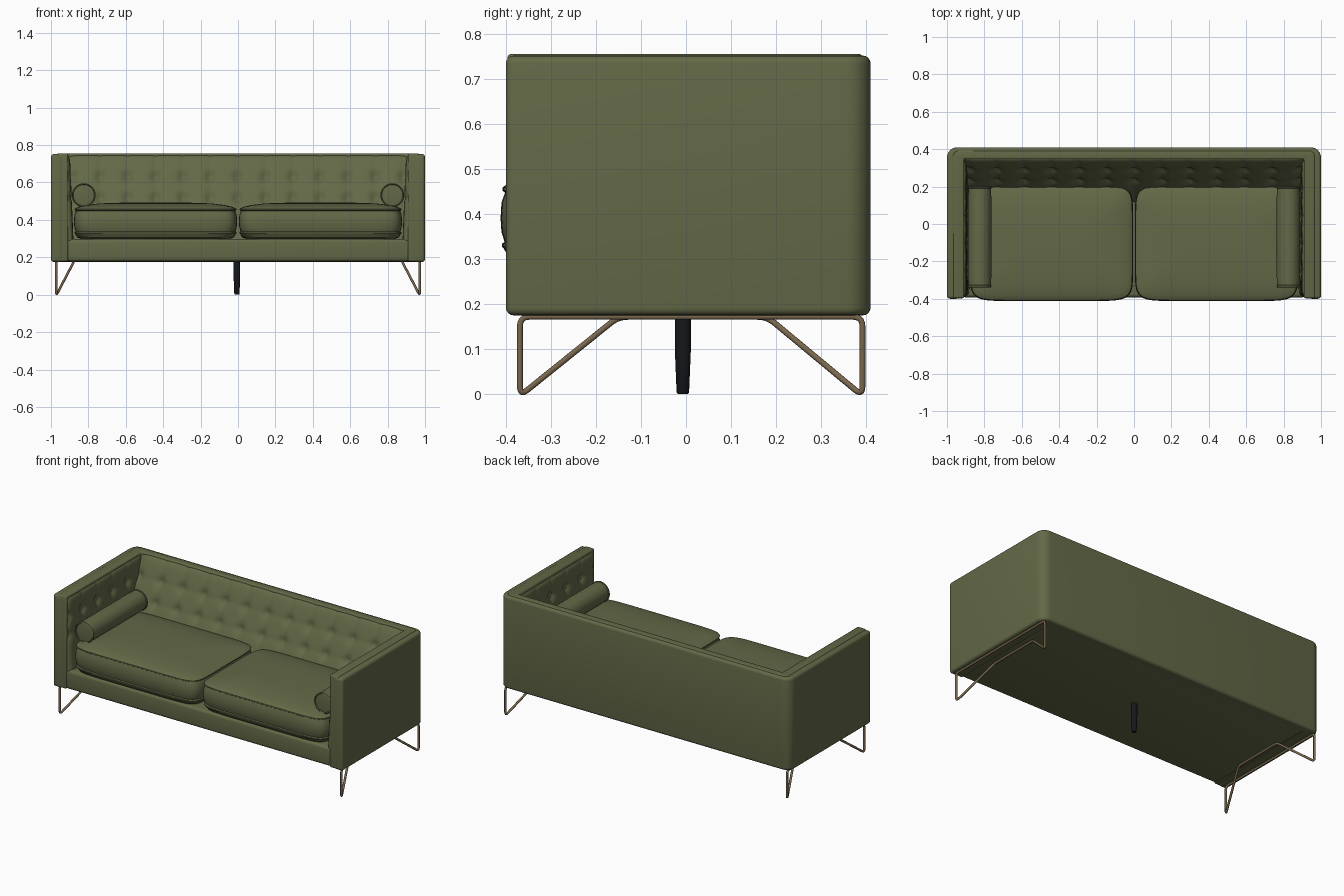
import bpy, bmesh
from math import sin, cos, pi, exp, radians
from mathutils import Vector, Matrix

cube = bpy.data.objects.get("Cube")
if cube:
    bpy.data.objects.remove(cube, do_unlink=True)


def material(name, rgb):
    m = bpy.data.materials.new(name)
    m.use_nodes = True
    m.diffuse_color = (*rgb, 1)
    m.node_tree.nodes["Principled BSDF"].inputs["Base Color"].default_value = (*rgb, 1)
    return m


FABRIC = material("olive fabric", (0.125, 0.141, 0.063))
METAL = material("bronze metal", (0.19, 0.135, 0.075))
BLACK = material("black plastic", (0.008, 0.009, 0.01))


def finish(name, bm, mat, matrix=None, angle=40):
    bmesh.ops.recalc_face_normals(bm, faces=bm.faces)
    if matrix:
        bm.transform(matrix)
    me = bpy.data.meshes.new(name)
    bm.to_mesh(me)
    bm.free()
    ob = bpy.data.objects.new(name, me)
    me.materials.append(mat)
    bpy.context.collection.objects.link(ob)
    bpy.ops.object.select_all(action="DESELECT")
    ob.select_set(True)
    bpy.context.view_layer.objects.active = ob
    bpy.ops.object.shade_smooth_by_angle(angle=radians(angle))
    return ob


def prism(name, outline, z0, z1, bevel):
    """Extrude a plan outline upward and round its sharp edges."""
    bm = bmesh.new()
    face = bm.faces.new([bm.verts.new((x, y, z0)) for x, y in outline])
    ext = bmesh.ops.extrude_face_region(bm, geom=[face])
    top = [v for v in ext["geom"] if isinstance(v, bmesh.types.BMVert)]
    bmesh.ops.translate(bm, verts=top, vec=(0, 0, z1 - z0))
    bmesh.ops.recalc_face_normals(bm, faces=bm.faces)
    sharp = [e for e in bm.edges if e.calc_face_angle(0) > radians(40)]
    bmesh.ops.bevel(bm, geom=sharp, offset=bevel, segments=4, profile=0.5, affect="EDGES")
    return finish(name, bm, FABRIC)


def u_outline(x_out, y_out, x_in, y_in, y_front, r):
    """U-shaped plan, open to the front, with rounded outer corners."""
    right = [(x_out, y_front)]
    for i in range(7):
        a = pi / 2 * i / 6
        right.append((x_out - r + r * cos(a), y_out - r + r * sin(a)))
    left = [(-x, y) for x, y in reversed(right)]
    return right + left + [(-x_in, y_front), (-x_in, y_in), (x_in, y_in), (x_in, y_front)]


def loft(name, levels, power, mat, matrix, n=64):
    """Stack superellipse rings given as (half x, half y, z)."""
    bm = bmesh.new()

    def bend(c):
        return abs(c) ** (2 / power) * (1 if c > 0 else -1)
    rings = []
    for hx, hy, z in levels:
        angles = [2 * pi * (i + 0.5) / n for i in range(n)]
        rings.append([bm.verts.new((hx * bend(cos(a)), hy * bend(sin(a)), z)) for a in angles])
    for lo, hi in zip(rings, rings[1:]):
        for i in range(n):
            j = (i + 1) % n
            bm.faces.new((lo[i], lo[j], hi[j], hi[i]))
    bm.faces.new(rings[0][::-1])
    bm.faces.new(rings[-1])
    return finish(name, bm, mat, matrix)


PITCH = 0.147
ROWS = (0.63, 0.515)


def tufted_pad(name, s0, s1, z0, z1, shift, place, back):
    """Padded panel with buttons pulled in along seams; place maps (s, z, depth) to space."""
    bm = bmesh.new()
    ns, nz = int((s1 - s0) / 0.0105), 40
    grid = []
    for i in range(ns + 1):
        s = s0 + (s1 - s0) * i / ns
        ds = abs((s - shift + PITCH / 2) % PITCH - PITCH / 2)
        col = []
        for k in range(nz + 1):
            z = z0 + (z1 - z0) * k / nz
            dz = min(abs(z - row) for row in ROWS)
            pull = 0.006 * exp(-ds / 0.012) + 0.004 * exp(-dz / 0.012)
            pull += 0.018 * exp(-(ds * ds + dz * dz) / 0.0007)
            edge = 0.014 * (exp(-(z1 - z) / 0.012) + exp(-min(s - s0, s1 - s) / 0.012))
            col.append(bm.verts.new(place(s, z, 0.014 - pull - edge)))
        grid.append(col)
    for i in range(ns):
        for k in range(nz):
            bm.faces.new((grid[i][k], grid[i + 1][k], grid[i + 1][k + 1], grid[i][k + 1]))
    ext = bmesh.ops.extrude_face_region(bm, geom=bm.faces[:], use_keep_orig=True)
    verts = [v for v in ext["geom"] if isinstance(v, bmesh.types.BMVert)]
    bmesh.ops.translate(bm, verts=verts, vec=back)
    return finish(name, bm, FABRIC, angle=60)


# Outer shell, inner frame and seat base
prism("outer_shell", u_outline(1.0, 0.41, 0.935, 0.375, -0.4, 0.055), 0.175, 0.752, 0.017)
prism("inner_frame", u_outline(0.968, 0.393, 0.908, 0.348, -0.397, 0.03), 0.178, 0.756, 0.01)
prism("seat_base", [(-0.92, -0.392), (0.92, -0.392), (0.92, 0.38), (-0.92, 0.38)],
      0.178, 0.298, 0.018)

# Tufted back and arm linings
tufted_pad("tufted_back", -0.91, 0.91, 0.29, 0.748, 0,
           lambda s, z, d: (s, 0.352 - 0.5 * (0.748 - z) - 0.9 * d, z + 0.3 * d), (0, 0.035, 0))
for side, tag in ((1, "left"), (-1, "right")):
    tufted_pad("tufted_arm_" + tag, -0.388, 0.36, 0.2, 0.745, -0.25,
               lambda s, z, d: (side * (0.912 - 0.04 * (0.745 - z) - d), s, z),
               (side * 0.03, 0, 0))

# Seat cushions: (inset, height) section with piped edges and a crowned top
SECTION = [(0.2, 0.297), (0.04, 0.298), (0.017, 0.306), (0.008, 0.322), (0.003, 0.328),
           (0.003, 0.334), (0.009, 0.338), (0.002, 0.36), (0, 0.39), (0.002, 0.425),
           (0.01, 0.448), (0.004, 0.452), (0.004, 0.459), (0.011, 0.464), (0.03, 0.471),
           (0.07, 0.48), (0.13, 0.487), (0.2, 0.491), (0.27, 0.492)]
for side, tag in ((1, "left"), (-1, "right")):
    loft("seat_cushion_" + tag, [(0.436 - d, 0.31 - d, z) for d, z in SECTION], 9, FABRIC,
         Matrix.Translation((side * 0.441, -0.102, 0)), n=96)

# Bolsters: lathed rolls with piped ends, lying front to back
half = 0.268
end = [(0.03, half), (0.056, half - 0.003), (0.059, half + 0.002), (0.064, half - 0.001),
       (0.064, half - 0.007), (0.06, half - 0.01), (0.062, half - 0.05)]
roll = [(r, r, -z) for r, z in end] + [(r, r, z) for r, z in reversed(end)]
for side, tag in ((1, "left"), (-1, "right")):
    loft("bolster_" + tag, roll, 2, FABRIC,
         Matrix.Translation((side * 0.825, -0.069, 0.532)) @ Matrix.Rotation(pi / 2, 4, "X"), n=40)


def rounded(points, r):
    """Replace each corner of a closed path with a short curve."""
    out = []
    for i, p in enumerate(points):
        a = p + (points[i - 1] - p).normalized() * r
        b = p + (points[(i + 1) % len(points)] - p).normalized() * r
        for k in range(6):
            t = k / 5
            out.append(a * (1 - t) ** 2 + p * (2 * t * (1 - t)) + b * t ** 2)
    return out


# Bent wire leg frames
WIRE = [(0.972, -0.369, 0.172), (0.972, -0.369, -0.004), (0.88, -0.15, 0.172),
        (0.88, 0.18, 0.172), (0.972, 0.392, -0.004), (0.972, 0.392, 0.172)]
for side, tag in ((1, "left"), (-1, "right")):
    curve = bpy.data.curves.new("wire_legs_" + tag, "CURVE")
    curve.dimensions = "3D"
    curve.bevel_depth = 0.0068
    curve.bevel_resolution = 3
    path = rounded([Vector((side * x, y, z)) for x, y, z in WIRE], 0.022)
    spline = curve.splines.new("POLY")
    spline.points.add(len(path) - 1)
    for point, co in zip(spline.points, path):
        point.co = (*co, 1)
    spline.use_cyclic_u = True
    curve.materials.append(METAL)
    bpy.context.collection.objects.link(bpy.data.objects.new("wire_legs_" + tag, curve))

# Tapered support leg under the middle
loft("middle_leg", [(r, r, z) for r, z in ((0.011, 0), (0.014, 0.004), (0.018, 0.1), (0.018, 0.18))],
     2, BLACK, Matrix.Translation((-0.006, -0.007, 0)), n=24)
